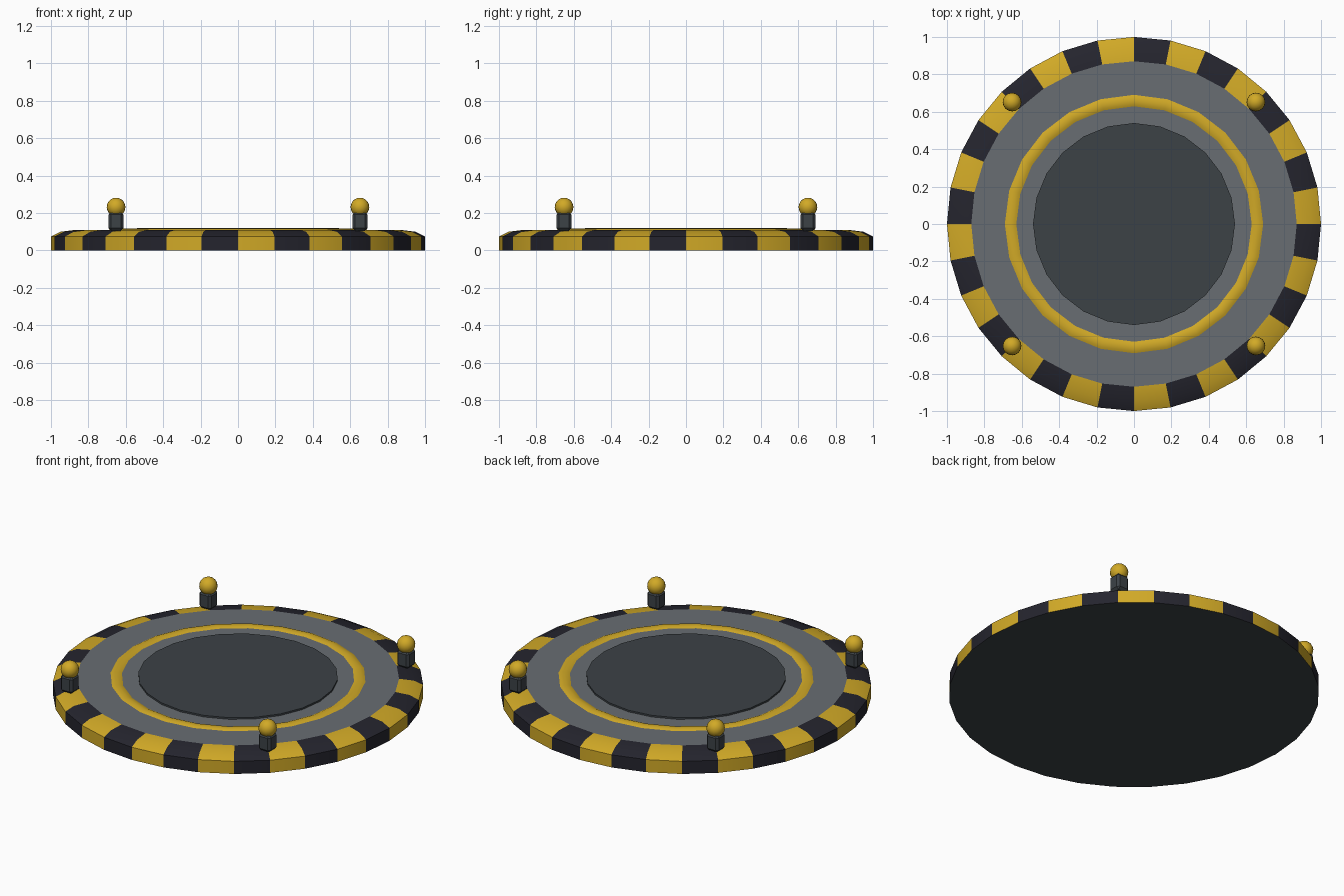
import bpy, bmesh, math

if "Cube" in bpy.data.objects:
    bpy.data.objects.remove(bpy.data.objects["Cube"], do_unlink=True)


def material(name, rgb):
    m = bpy.data.materials.new(name)
    m.use_nodes = True
    m.diffuse_color = (*rgb, 1)
    m.node_tree.nodes["Principled BSDF"].inputs["Base Color"].default_value = (*rgb, 1)
    return m


yellow = material("warning yellow", (0.64, 0.40, 0.02))
black = material("stripe black", (0.018, 0.018, 0.027))
grey = material("plate grey", (0.14, 0.155, 0.168))
dark = material("dark steel", (0.045, 0.054, 0.062))


def finish(bm, name, mats, smooth=True):
    bmesh.ops.recalc_face_normals(bm, faces=bm.faces)
    me = bpy.data.meshes.new(name)
    bm.to_mesh(me)
    bm.free()
    ob = bpy.data.objects.new(name, me)
    bpy.context.collection.objects.link(ob)
    for m in mats:
        me.materials.append(m)
    if smooth:
        bpy.ops.object.select_all(action='DESELECT')
        ob.select_set(True)
        bpy.context.view_layer.objects.active = ob
        bpy.ops.object.shade_smooth_by_angle(angle=math.radians(35))
    return ob


def lathe(name, profile, sides, mats, cap_top=False, cap_bottom=False):
    """Revolve (radius, height) points; segments alternate through the materials."""
    bm = bmesh.new()
    rings = []
    for r, z in profile:
        rings.append([bm.verts.new((r * math.cos(2 * math.pi * i / sides),
                                    r * math.sin(2 * math.pi * i / sides), z))
                      for i in range(sides)])
    for a, b in zip(rings, rings[1:]):
        for i in range(sides):
            j = (i + 1) % sides
            bm.faces.new((a[i], a[j], b[j], b[i])).material_index = i % len(mats)
    if cap_bottom:
        bm.faces.new(rings[0])
    if cap_top:
        bm.faces.new(rings[-1])
    return finish(bm, name, mats)


# Striped rim with a sloped shoulder
lathe("striped_rim", [(1, 0), (1, 0.075), (0.95, 0.1), (0.87, 0.11)], 32, [yellow, black])

# Underside and grey deck
lathe("underside", [(0.98, 0.01), (1, 0)], 32, [dark], cap_top=True)
lathe("deck_plate", [(0.87, 0.1), (0.87, 0.11)], 32, [grey], cap_top=True)

# Low domed ring and raised centre pad
lathe("marker_ring", [(0.695, 0.108), (0.68, 0.115), (0.66, 0.118), (0.64, 0.115), (0.625, 0.108)],
      24, [yellow])
lathe("centre_pad", [(0.54, 0.105), (0.54, 0.12)], 24, [dark], cap_top=True)

# Four corner lamps: bevelled post and round bulb
for side, x in (("left", 0.652), ("right", -0.652)):
    for end, y in (("front", -0.652), ("back", 0.652)):
        bm = bmesh.new()
        bmesh.ops.create_cube(bm, size=1)
        bmesh.ops.scale(bm, vec=(0.08, 0.08, 0.1), verts=bm.verts)
        bmesh.ops.bevel(bm, geom=bm.edges[:], offset=0.014, segments=1, affect='EDGES')
        post = finish(bm, f"{end}_{side}_lamp_post", [dark], smooth=False)
        post.location = (x, y, 0.155)

        bm = bmesh.new()
        bmesh.ops.create_uvsphere(bm, u_segments=16, v_segments=10, radius=0.05)
        bulb = finish(bm, f"{end}_{side}_lamp_bulb", [yellow])
        bulb.location = (x, y, 0.232)
